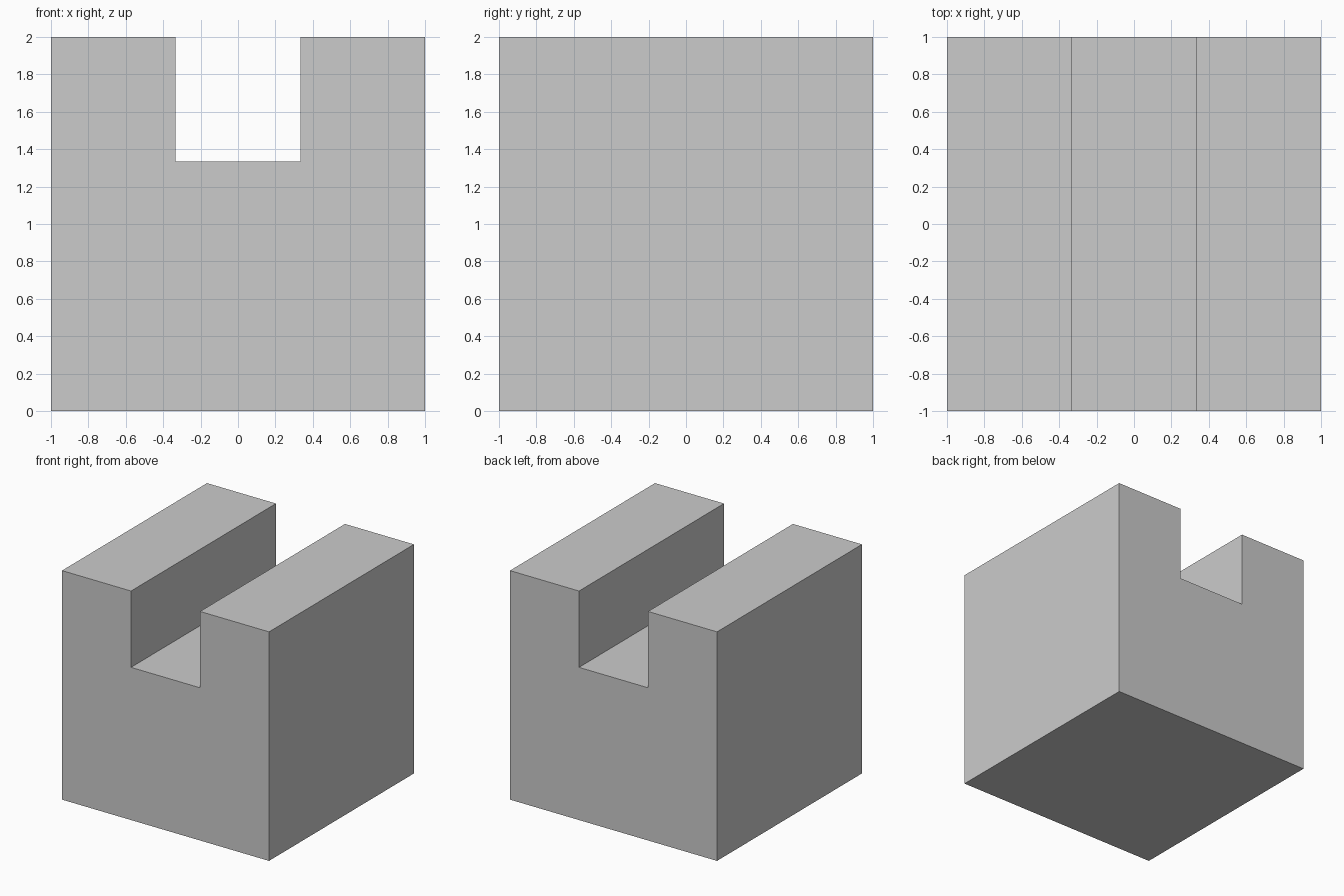
import bpy
import bmesh

if "Cube" in bpy.data.objects:
    bpy.data.objects.remove(bpy.data.objects["Cube"])

SLOT_HALF = 1 / 3      # half width of the channel
SLOT_FLOOR = 4 / 3     # height of the channel floor

# Front profile: right half, then mirrored to the left
right = [(1, 0), (1, 2), (SLOT_HALF, 2), (SLOT_HALF, SLOT_FLOOR)]
profile = right + [(-x, z) for x, z in reversed(right)]

# Grooved block: profile extruded from front to back
bm = bmesh.new()
front = bm.faces.new([bm.verts.new((x, -1, z)) for x, z in profile])
extruded = bmesh.ops.extrude_face_region(bm, geom=[front], use_keep_orig=True)
back_verts = [g for g in extruded["geom"] if isinstance(g, bmesh.types.BMVert)]
bmesh.ops.translate(bm, verts=back_verts, vec=(0, 2, 0))
bmesh.ops.recalc_face_normals(bm, faces=bm.faces)

mesh = bpy.data.meshes.new("grooved_block")
bm.to_mesh(mesh)
bm.free()
bpy.context.collection.objects.link(bpy.data.objects.new("grooved_block", mesh))
